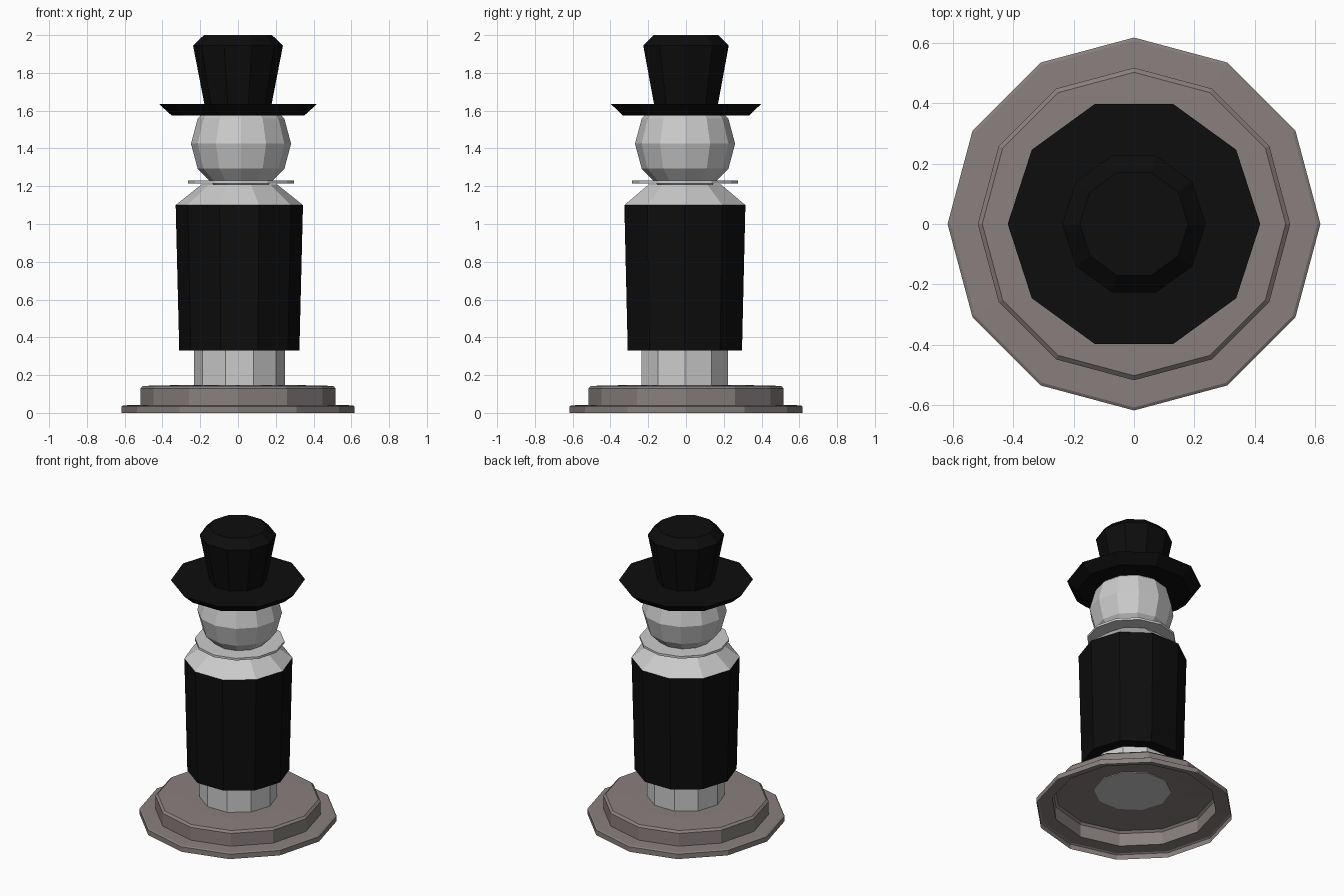
import bpy, bmesh, math

if "Cube" in bpy.data.objects:
    bpy.data.objects.remove(bpy.data.objects["Cube"])


def material(name, rgb):
    m = bpy.data.materials.new(name)
    m.diffuse_color = (*rgb, 1)
    m.use_nodes = True
    m.node_tree.nodes["Principled BSDF"].inputs["Base Color"].default_value = m.diffuse_color
    return m


black = material("black_paint", (0.004, 0.004, 0.004))
brown = material("brown_paint", (0.25, 0.215, 0.21))


def lathe(name, profile, sides, mat=None, centre=(0, 0), cap_bottom=True):
    """Flat-sided turned part from (radius, z) points, bottom to top."""
    bm = bmesh.new()
    rings = []
    for r, z in profile:
        ring = []
        for i in range(sides):
            a = math.tau * i / sides
            ring.append(bm.verts.new((centre[0] + r * math.cos(a),
                                      centre[1] + r * math.sin(a), z)))
        rings.append(ring)
    for lo, hi in zip(rings, rings[1:]):
        for i in range(sides):
            j = (i + 1) % sides
            bm.faces.new((lo[i], lo[j], hi[j], hi[i]))
    bm.faces.new(rings[-1])
    if cap_bottom:
        bm.faces.new(rings[0][::-1])
    me = bpy.data.meshes.new(name)
    bm.to_mesh(me)
    bm.free()
    if mat:
        me.materials.append(mat)
    ob = bpy.data.objects.new(name, me)
    bpy.context.collection.objects.link(ob)
    return ob


body = (0.007, -0.006)
head = (0.016, -0.005)

# Stepped plinth, a shell open underneath
lathe("plinth", [(0.617, 0), (0.617, 0.034), (0.607, 0.04), (0.517, 0.042),
                 (0.517, 0.13), (0.502, 0.143), (0.33, 0.147)],
      12, brown, cap_bottom=False)

# Lower column, coat and shoulders
lathe("legs", [(0.241, 0.143), (0.241, 0.34)], 10, None, body)
coat = lathe("coat", [(0.318, 0.33), (0.337, 1.10)], 10, None, body)
coat.data.materials.append(None)
coat.data.materials[0] = black
for face in coat.data.polygons:
    if abs(face.normal.z) > 0.9:      # end faces stay grey
        face.material_index = 1
lathe("shoulders", [(0.337, 1.10), (0.20, 1.21)], 10, None, body)

# Collar and low-poly head
lathe("collar", [(0.28, 1.215), (0.28, 1.23)], 12, None, head)
bands = [(0.265 * math.cos(math.radians(a)), 1.425 + 0.265 * math.sin(math.radians(a)))
         for a in (-60, -30, 0, 30, 60)]
lathe("head", bands, 12, None, head)

# Top hat
lathe("hat_brim", [(0.352, 1.575), (0.418, 1.635)], 10, black)
lathe("hat_crown", [(0.177, 1.63), (0.238, 1.945), (0.18, 2.0)], 10, black)
